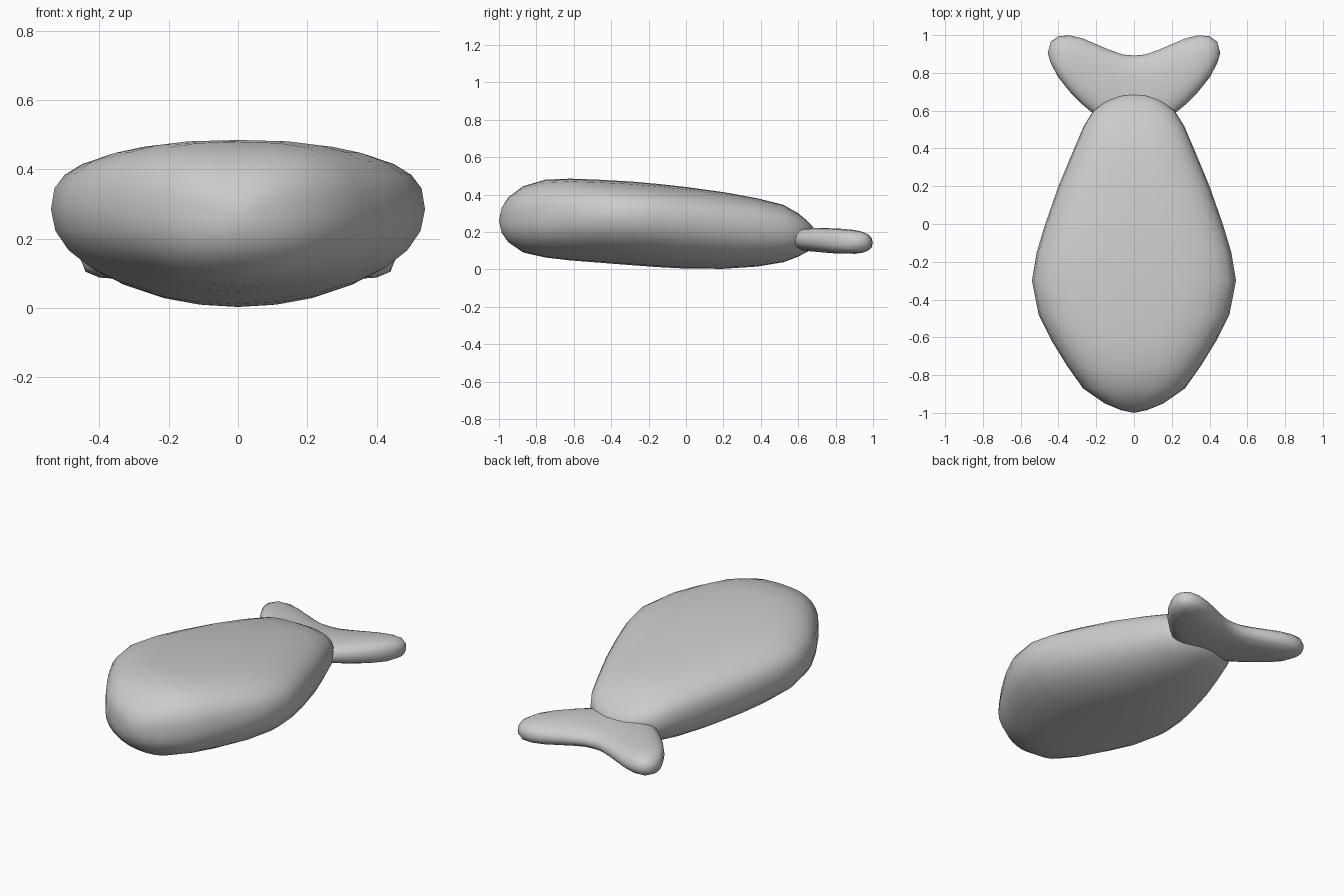
import bpy, bmesh
from math import sin, cos, pi, copysign
from mathutils import Vector


def superpoint(a, n):
    c, s = cos(a), sin(a)
    return copysign(abs(c) ** (2 / n), c), copysign(abs(s) ** (2 / n), s)


def loft(name, rings, start, end):
    """Skin a list of closed rings, with a pole point at both ends."""
    bm = bmesh.new()
    vr = [[bm.verts.new(p) for p in r] for r in rings]
    n = len(vr[0])
    for a, b in zip(vr, vr[1:]):
        for i in range(n):
            j = (i + 1) % n
            bm.faces.new((a[i], a[j], b[j], b[i]))
    for ring, pole in ((vr[0], start), (vr[-1], end)):
        p = bm.verts.new(pole)
        for i in range(n):
            bm.faces.new((ring[i], ring[(i + 1) % n], p))
    bmesh.ops.recalc_face_normals(bm, faces=bm.faces)
    me = bpy.data.meshes.new(name)
    bm.to_mesh(me)
    bm.free()
    for f in me.polygons:
        f.use_smooth = True
    ob = bpy.data.objects.new(name, me)
    bpy.context.collection.objects.link(ob)
    return ob


# Body: y, half width, bottom z, widest z, top z
body = [
    (-0.985, 0.07, 0.195, 0.26, 0.33),
    (-0.95, 0.155, 0.145, 0.26, 0.385),
    (-0.87, 0.27, 0.09, 0.265, 0.445),
    (-0.75, 0.355, 0.063, 0.27, 0.48),
    (-0.62, 0.435, 0.048, 0.28, 0.485),
    (-0.48, 0.505, 0.037, 0.285, 0.48),
    (-0.30, 0.54, 0.023, 0.285, 0.47),
    (-0.15, 0.515, 0.012, 0.275, 0.457),
    (0.00, 0.47, 0.004, 0.26, 0.44),
    (0.20, 0.40, 0.003, 0.24, 0.413),
    (0.38, 0.325, 0.015, 0.22, 0.38),
    (0.52, 0.265, 0.038, 0.205, 0.345),
    (0.60, 0.215, 0.068, 0.195, 0.30),
    (0.65, 0.15, 0.095, 0.19, 0.258),
    (0.68, 0.08, 0.14, 0.19, 0.225),
]
rings = []
for y, w, lo, mid, hi in body:
    ring = []
    for i in range(28):
        a = 2 * pi * i / 28
        cx, cz = superpoint(a, 2.7 if sin(a) > 0 else 2.1)
        ring.append((w * cx, y, mid + cz * ((hi - mid) if cz > 0 else (mid - lo))))
    rings.append(ring)
loft("body", rings, (0, -1.0, 0.26), (0, 0.692, 0.19))

# Forked tail fin: x, leading y, trailing y, half thickness (mirrored)
half = [
    (0.06, 0.51, 0.897, 0.062),
    (0.13, 0.53, 0.922, 0.064),
    (0.20, 0.572, 0.952, 0.066),
    (0.27, 0.63, 0.982, 0.067),
    (0.34, 0.70, 0.999, 0.066),
    (0.40, 0.775, 0.994, 0.060),
    (0.44, 0.85, 0.965, 0.042),
]
fin = [(-x, a, b, h) for x, a, b, h in reversed(half)] + [(0, 0.50, 0.892, 0.062)] + half
rings = []
for x, y0, y1, h in fin:
    ring = []
    for i in range(20):
        cy, cz = superpoint(2 * pi * i / 20, 2.4)
        y = (y0 + y1) / 2 + cy * (y1 - y0) / 2
        ring.append((x, y, 0.152 - 0.05 * (y - 0.8) + h * cz))
    rings.append(ring)
loft("tail_fin", rings, (-0.457, 0.905, 0.147), (0.457, 0.905, 0.147))
